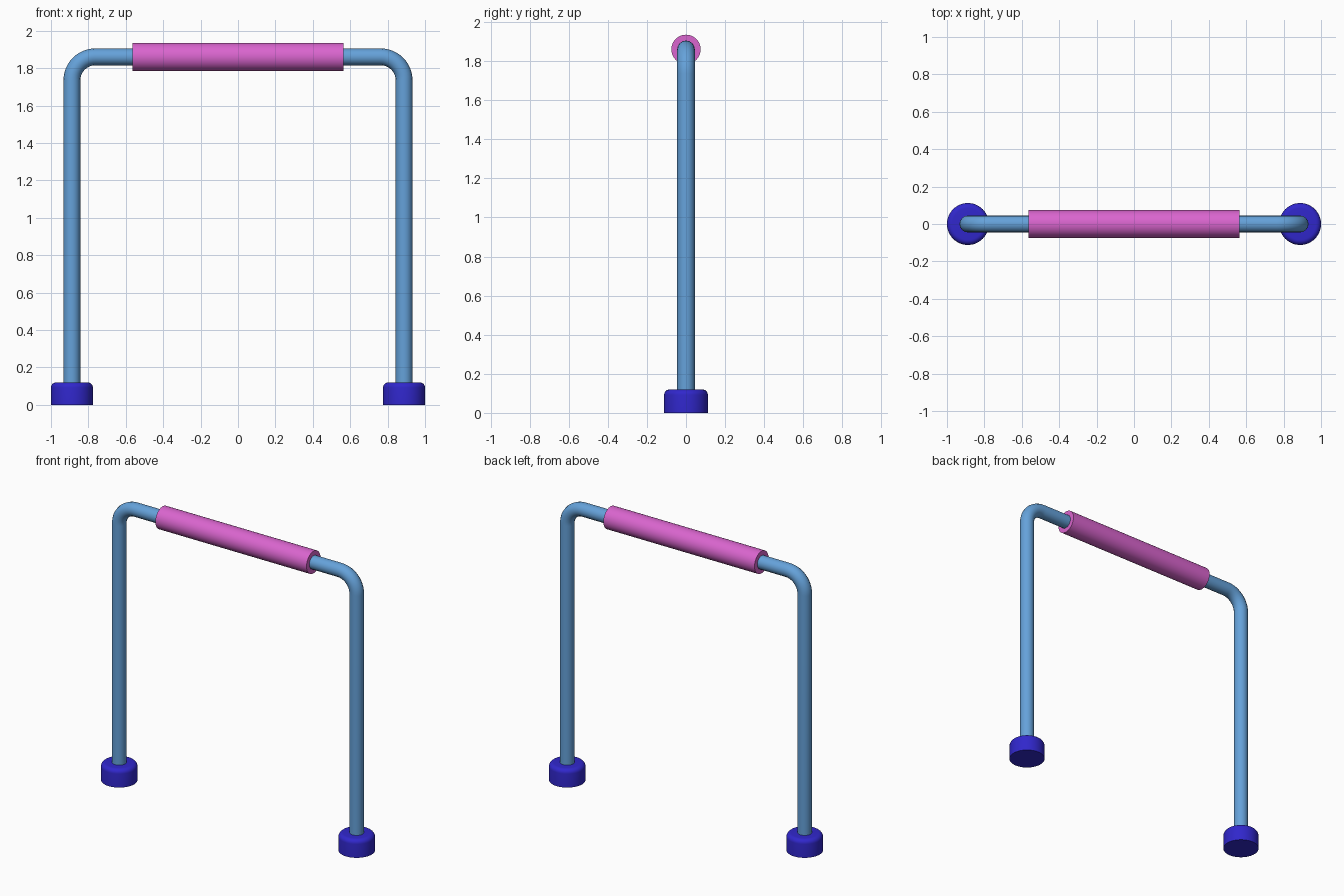
import bpy, bmesh
from math import sin, cos, pi, radians

if "Cube" in bpy.data.objects:
    bpy.data.objects.remove(bpy.data.objects["Cube"])

LEG_X, BAR_Z, TUBE_R, BEND = 0.888, 1.86, 0.045, 0.125


def material(name, rgb):
    m = bpy.data.materials.new(name)
    m.diffuse_color = (*rgb, 1)
    m.use_nodes = True
    m.node_tree.nodes["Principled BSDF"].inputs["Base Color"].default_value = m.diffuse_color
    return m


BLUE = material("tube_blue", (0.13, 0.36, 0.70))
PINK = material("grip_pink", (0.70, 0.13, 0.62))
NAVY = material("foot_navy", (0.03, 0.02, 0.60))


def finish(obj, name, mat):
    obj.name = name
    obj.data.materials.clear()
    obj.data.materials.append(mat)
    bpy.ops.object.select_all(action='DESELECT')
    obj.select_set(True)
    bpy.context.view_layer.objects.active = obj
    bpy.ops.object.shade_smooth_by_angle(angle=radians(35))


def lathe(name, profile, location, rotation, mat, segments=48):
    """Revolve an (r, z) profile; points on the axis become poles."""
    bm = bmesh.new()
    verts = [bm.verts.new((r, 0, z)) for r, z in profile]
    edges = [bm.edges.new(pair) for pair in zip(verts, verts[1:])]
    bmesh.ops.spin(bm, geom=verts + edges, cent=(0, 0, 0), axis=(0, 0, 1),
                   angle=2 * pi, steps=segments)
    bmesh.ops.remove_doubles(bm, verts=bm.verts, dist=1e-5)
    bmesh.ops.recalc_face_normals(bm, faces=bm.faces)
    mesh = bpy.data.meshes.new(name)
    bm.to_mesh(mesh)
    bm.free()
    obj = bpy.data.objects.new(name, mesh)
    bpy.context.collection.objects.link(obj)
    obj.location, obj.rotation_euler = location, rotation
    finish(obj, name, mat)


# Bent tube frame: right half of the path, then mirrored to the left
half = [(LEG_X, 0.09)]
for i in range(13):
    a = i / 12 * pi / 2
    half.append((LEG_X - BEND + BEND * cos(a), BAR_Z - BEND + BEND * sin(a)))
path = half + [(-x, z) for x, z in reversed(half)]
curve = bpy.data.curves.new("tube_frame", 'CURVE')
curve.dimensions = '3D'
curve.bevel_depth = TUBE_R
curve.bevel_resolution = 6
curve.use_fill_caps = True
spline = curve.splines.new('POLY')
spline.points.add(len(path) - 1)
for p, (x, z) in zip(spline.points, path):
    p.co = (x, 0, z, 1)
frame = bpy.data.objects.new("tube_frame", curve)
bpy.context.collection.objects.link(frame)
bpy.context.view_layer.objects.active = frame
frame.select_set(True)
bpy.ops.object.convert(target='MESH')
finish(bpy.context.object, "tube_frame", BLUE)

# Padded grip: sleeve around the top bar
L, R, RI = 0.565, 0.075, TUBE_R - 0.002
lathe("grip_sleeve", [(RI, -L), (R, -L), (R, L), (RI, L), (RI, -L)],
      (0, 0, BAR_Z), (0, pi / 2, 0), PINK)

# Round feet with a softened top edge
FR, FH, B = 0.112, 0.12, 0.028
edge = [(FR - B + B * cos(i * pi / 12), FH - B + B * sin(i * pi / 12)) for i in range(7)]
for side, x in (("left", -LEG_X), ("right", LEG_X)):
    lathe(side + "_foot", [(0, 0), (FR, 0)] + edge + [(0, FH)], (x, 0, 0), (0, 0, 0), NAVY)
